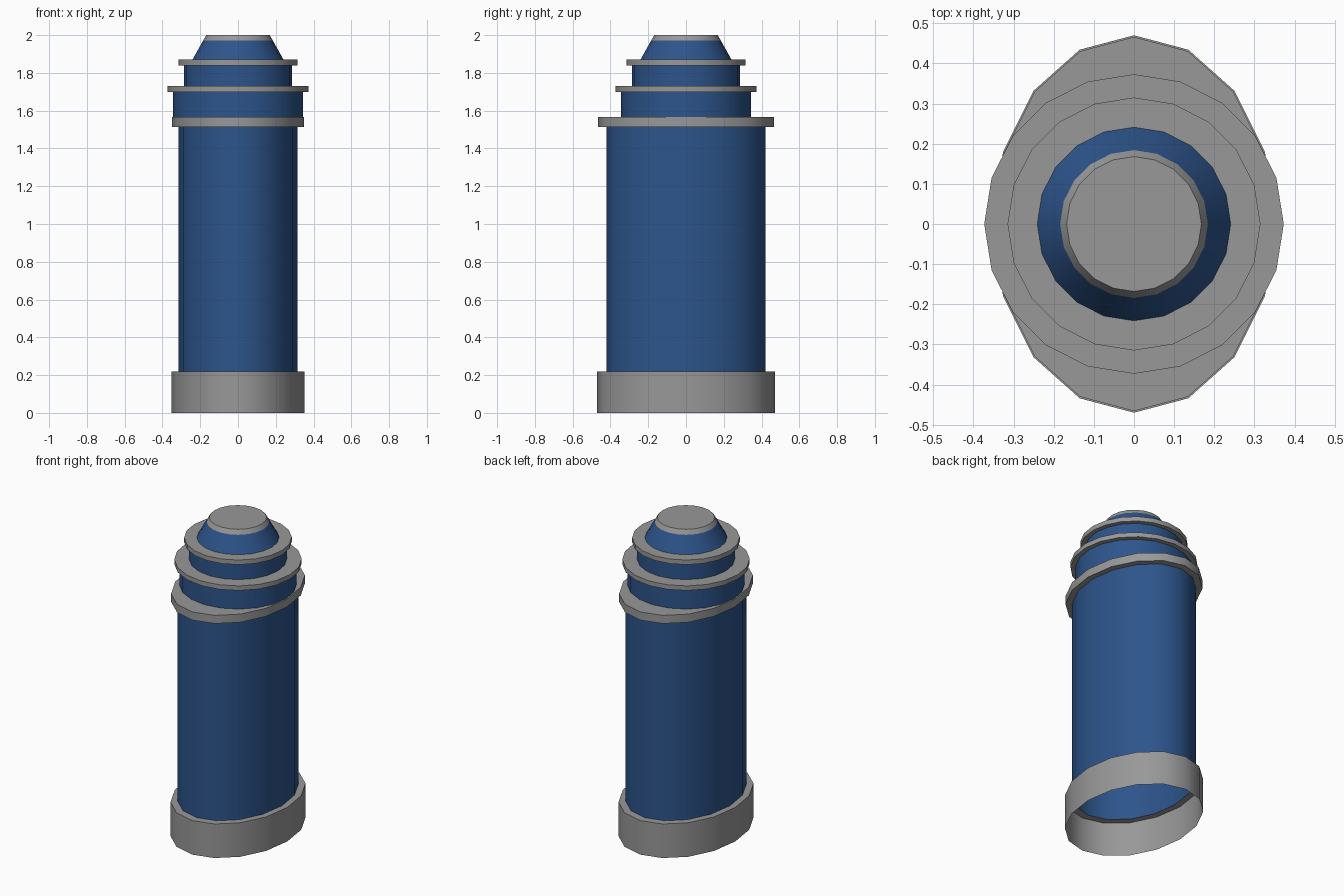
import bpy, bmesh, math

if "Cube" in bpy.data.objects:
    bpy.data.objects.remove(bpy.data.objects["Cube"])


def paint(name, rgb):
    mat = bpy.data.materials.new(name)
    mat.diffuse_color = (*rgb, 1)
    mat.use_nodes = True
    mat.node_tree.nodes["Principled BSDF"].inputs["Base Color"].default_value = mat.diffuse_color
    return mat


blue = paint("blue_paint", (0.026, 0.09, 0.26))
grey = paint("dark_grey", (0.315, 0.315, 0.315))


def loft(name, profile, sides, mat=grey, cap_top=False):
    """Skin a stack of elliptical rings given as (x radius, y radius, z)."""
    bm = bmesh.new()
    rings = []
    for rx, ry, z in profile:
        rings.append([bm.verts.new((rx * math.cos(2 * math.pi * i / sides),
                                    ry * math.sin(2 * math.pi * i / sides), z))
                      for i in range(sides)])
    for a, b in zip(rings, rings[1:]):
        for i in range(sides):
            j = (i + 1) % sides
            bm.faces.new((a[i], a[j], b[j], b[i]))
    if cap_top:
        bm.faces.new(rings[-1])
    me = bpy.data.meshes.new(name)
    bm.to_mesh(me)
    bm.free()
    ob = bpy.data.objects.new(name, me)
    bpy.context.collection.objects.link(ob)
    me.materials.append(mat)
    bpy.ops.object.select_all(action='DESELECT')
    ob.select_set(True)
    bpy.context.view_layer.objects.active = ob
    bpy.ops.object.shade_smooth_by_angle(angle=math.radians(45))
    return ob


def round_part(name, profile, mat=grey, cap_top=False):
    return loft(name, [(r, r, z) for r, z in profile], 20, mat, cap_top)


# Oval lower section, open underneath
BODY = (0.314, 0.422)
loft("base_band", [(0.353, 0.47, 0), (0.353, 0.47, 0.22), (*BODY, 0.22)], 16)
loft("body", [(*BODY, 0.22), (*BODY, 1.513)], 16, blue)
loft("collar", [(*BODY, 1.513), (0.35, 0.466, 1.513), (0.35, 0.466, 1.566)],
     16, cap_top=True)

# Round stepped top
round_part("lower_neck", [(0.343, 1.566), (0.343, 1.70)], blue)
round_part("lower_flange", [(0.343, 1.70), (0.373, 1.70), (0.373, 1.73), (0.286, 1.73)])
round_part("upper_neck", [(0.286, 1.73), (0.286, 1.84)], blue)
round_part("upper_flange", [(0.286, 1.84), (0.315, 1.84), (0.315, 1.87), (0.241, 1.87)])
round_part("cone", [(0.241, 1.87), (0.184, 1.972)], blue)
round_part("cap", [(0.184, 1.972), (0.168, 2.0)], cap_top=True)
